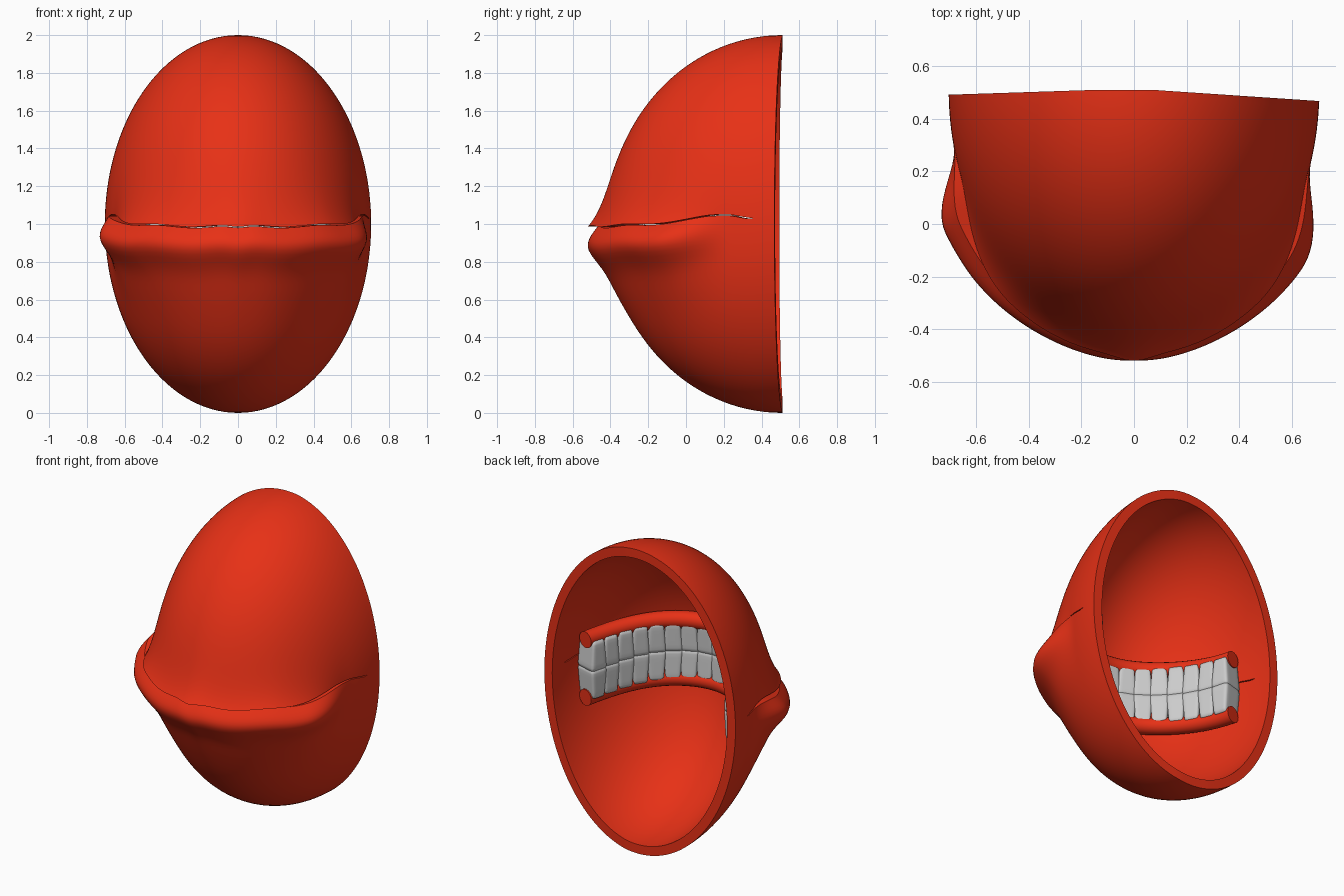
import bpy, bmesh
from math import sin, cos, asin, pi, exp, sqrt, hypot, atan2
from mathutils import Vector, Matrix

if "Cube" in bpy.data.objects:
    bpy.data.objects.remove(bpy.data.objects["Cube"])

red = bpy.data.materials.new("red")
red.diffuse_color = (0.8, 0.03, 0.008, 1)
red.use_nodes = True
red.node_tree.nodes["Principled BSDF"].inputs["Base Color"].default_value = red.diffuse_color

CY = 0.51                  # plane of the open back
RX, RY, RZ = 0.705, 0.925, 1.0
T = 0.06                   # wall thickness


def smooth(lo, hi, v):
    t = min(1, max(0, (v - lo) / (hi - lo)))
    return t * t * (3 - 2 * t)


def add_object(name, bm, mat=None, angle=0.7):
    me = bpy.data.meshes.new(name)
    bm.to_mesh(me)
    bm.free()
    ob = bpy.data.objects.new(name, me)
    bpy.context.collection.objects.link(ob)
    if mat:
        me.materials.append(mat)
    bpy.ops.object.select_all(action='DESELECT')
    ob.select_set(True)
    bpy.context.view_layer.objects.active = ob
    bpy.ops.object.shade_smooth_by_angle(angle=angle)
    return ob


# Head shell: two swept halves that meet along the mouth line
def mouth_z(x, y):
    return 0.99 + 0.06 * smooth(-0.2, 0.15, y) - 0.02 * smooth(0.2, 0.35, y) \
        + 0.008 * cos(15 * x) * smooth(0.3, 0, y) - 0.015 * exp(-(x / 0.06) ** 2)


def lip_offset(side, x, y, dz):
    if side > 0:
        centre = 0.085 + 0.02 * exp(-(x / 0.07) ** 2)
        return centre * smooth(0.2, -0.25, y) * exp(-dz / 0.12)
    fade = smooth(0.3, 0.02, y) if x < 0 else smooth(0.24, -0.1, y)
    side_swell = 1 + 0.2 * smooth(-0.4, -0.1, y)
    return fade * side_swell * (0.085 * exp(-((dz - 0.09) / 0.11) ** 2)
                                + 0.035 * exp(-((dz - 0.2) / 0.2) ** 2))


def shell_point(a, phi, inset):
    rx, ry, rz = RX - inset, RY - inset, RZ - inset
    return Vector((rx * cos(phi) * cos(a), CY - ry * cos(phi) * sin(a), 1 + rz * sin(phi)))


def rim(p):
    p.y = min(p.y, CY + 0.005 - 0.035 * abs(p.x) / 0.7 - 0.012 * p.x / 0.7)
    return p


COLS, ROWS = 112, 44
bm = bmesh.new()
for side in (1, -1):
    grid, slit = [], []
    for c in range(COLS + 1):
        a = pi * c / COLS
        eq = shell_point(a, 0, 0)
        m = mouth_z(eq.x, eq.y)
        is_open = eq.y < 0.33
        edge = m + (0.003 * side if is_open else 0)
        n = Vector((cos(a) / RX, -sin(a) / RY, 0)).normalized()
        outer, inner = [], []
        for r in range(ROWS + 1):
            t = (1 - r / ROWS) ** 1.5
            for inset, col in ((0, outer), (T, inner)):
                p0 = asin((edge - 1) / (RZ - inset))
                p = shell_point(a, p0 + (side * pi / 2 - p0) * t, inset)
                if not inset:
                    p += n * lip_offset(side, eq.x, eq.y, abs(p.z - edge))
                col.append(bm.verts.new(rim(p)))
        grid.append((outer, inner))
        slit.append(is_open)
    for c in range(COLS):
        (o1, i1), (o2, i2) = grid[c], grid[c + 1]
        for r in range(ROWS):
            bm.faces.new((o1[r], o1[r + 1], o2[r + 1], o2[r]))
            bm.faces.new((i1[r], i2[r], i2[r + 1], i1[r + 1]))
        if slit[c] or slit[c + 1]:
            bm.faces.new((o1[-1], i1[-1], i2[-1], o2[-1]))
    for o, i in (grid[0], grid[-1]):
        for r in range(ROWS):
            bm.faces.new((o[r], o[r + 1], i[r + 1], i[r]))
bmesh.ops.remove_doubles(bm, verts=bm.verts, dist=0.0003)
bmesh.ops.recalc_face_normals(bm, faces=bm.faces)
add_object("head_shell", bm, red)

# Dental arch path, sampled evenly along its length
A0, N = 0.30, 400
arc = [Vector((0.57 * cos(a), CY - 0.81 * sin(a), 0))
       for a in (A0 + (pi - 2 * A0) * k / N for k in range(N + 1))]
for p in arc:
    p.z = 0.98 + 0.03 * smooth(0.27, -0.3, p.y)
length = [0]
for p, q in zip(arc, arc[1:]):
    length.append(length[-1] + (q - p).length)


def arch(f):
    k = min(range(N + 1), key=lambda j: abs(length[j] - f * length[-1]))
    d = arc[min(N, k + 3)] - arc[max(0, k - 3)]
    return arc[k], atan2(d.y, d.x)


# Gums: round tubes above and below the bite
def gum(name, dz):
    cu = bpy.data.curves.new(name, 'CURVE')
    cu.dimensions = '3D'
    cu.bevel_depth, cu.bevel_resolution, cu.use_fill_caps = 0.053, 6, True
    sp = cu.splines.new('POLY')
    sp.points.add(48)
    for k, pt in enumerate(sp.points):
        p, _ = arch(k / 48)
        pt.co = (p.x, p.y, p.z + dz, 1)
    ob = bpy.data.objects.new(name, cu)
    bpy.context.collection.objects.link(ob)
    bpy.ops.object.select_all(action='DESELECT')
    ob.select_set(True)
    bpy.context.view_layer.objects.active = ob
    bpy.ops.object.convert(target='MESH')
    ob = bpy.context.object
    ob.data.materials.append(red)
    bpy.ops.object.shade_smooth_by_angle(angle=0.7)


# Teeth: rounded boxes, flat cutters in front and chunky molars behind
def teeth(name, side, shift):
    bm = bmesh.new()
    count = 16
    step = length[-1] / count
    for k in range(count):
        p, ang = arch((k + 0.5 + shift) / count)
        back = abs(k - 7.5) / 7.5
        depth = 0.075 + 0.04 * back
        ret = bmesh.ops.create_cube(bm, size=1)["verts"]
        for v in ret:
            root = v.co.z * side > 0
            w = 0.82 if root else 1.12
            d = 1.0 if root else (0.75 + 0.35 * back)
            v.co = Vector((v.co.x * step * w, v.co.y * depth * d * 1.15,
                           side * (0.19 if root else -0.006)))
        bmesh.ops.transform(bm, verts=ret,
                            matrix=Matrix.Translation(p) @ Matrix.Rotation(ang, 4, 'Z'))
    crease = bm.edges.layers.float.new("crease_edge")
    for e in bm.edges:
        e[crease] = 0.5
    bmesh.ops.recalc_face_normals(bm, faces=bm.faces)
    ob = add_object(name, bm, angle=3.1)
    sub = ob.modifiers.new("round", 'SUBSURF')
    sub.levels = sub.render_levels = 3


for label, side in (("upper", 1), ("lower", -1)):
    gum(label + "_gum", 0.19 * side)
    teeth(label + "_teeth", side, 0)
